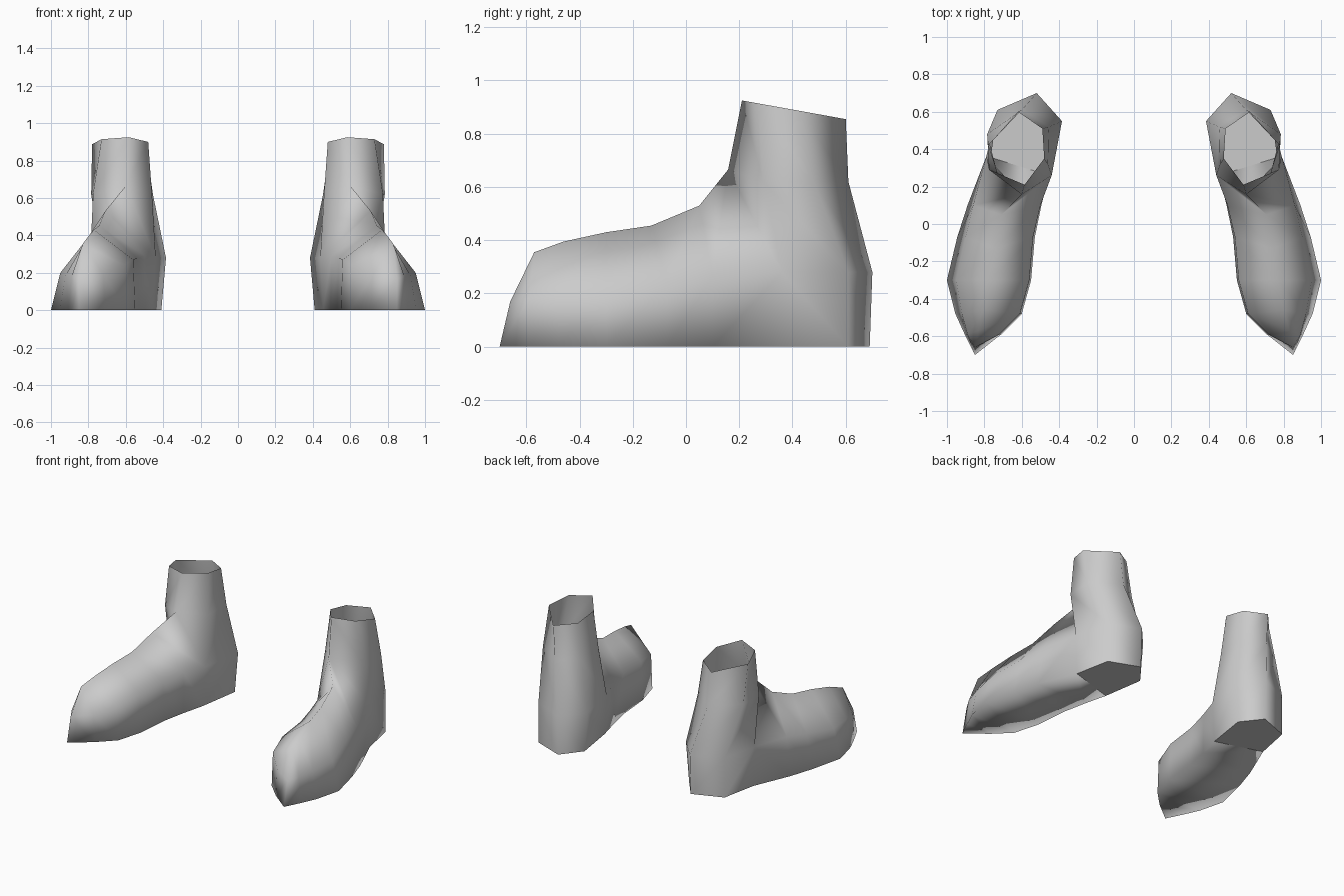
import bpy, bmesh

if "Cube" in bpy.data.objects:
    bpy.data.objects.remove(bpy.data.objects["Cube"])

grey = bpy.data.materials.new("plain grey")
grey.diffuse_color = (0.6, 0.6, 0.6, 1)
grey.use_nodes = True
grey.node_tree.nodes["Principled BSDF"].inputs["Base Color"].default_value = grey.diffuse_color

bm = bmesh.new()


def loft(rings, closed=True):
    """Skin equal-length rings of points."""
    loops = [[bm.verts.new(p) for p in r] for r in rings]
    n = len(loops[0])
    for a, b in zip(loops, loops[1:]):
        for i in range(n if closed else n - 1):
            j = (i + 1) % n
            bm.faces.new((a[i], a[j], b[j], b[i]))


# Ankle shaft: six-sided open tube with a slanted rim.
# The front corner of the lowest ring stops where the foot begins.
rim = [(.62, .60), (.49, .51), (.48, .35), (.585, .21), (.73, .27), (.78, .42)]
ankle = [(.60, .61), (.455, .52), (.46, .32), (.60, .158), (.775, .29), (.785, .48)]
heel = [(.52, .70), (.385, .55), (.44, .26), (.60, .158), (.79, .36), (.73, .61)]
base = [(.52, .69), (.41, .55), (.455, .26), None, (.78, .36), (.73, .61)]
top_ring = [(x, y, 0.925 - 0.18 * (y - .21)) for x, y in rim]
ankle_ring = [(x, y, .665 if i == 3 else .62) for i, (x, y) in enumerate(ankle)]
heel_ring = [(x, y, .665 if i == 3 else .28) for i, (x, y) in enumerate(heel)]
loft([top_ring, ankle_ring, heel_ring])

# Heel wall: lower back of the shaft
order = (4, 5, 0, 1, 2)
loft([[heel_ring[i] for i in order], [(*base[i], 0) for i in order]], closed=False)

# Foot: arched sections with a sole, from the toe to the shaft
# base y, ridge y, outer x, outer shoulder x/z, ridge x/z, inner shoulder x/z, inner x
sections = [
    (-.59, -.57, .905, .89, .18, .83, .355, .72, .19, .71),
    (-.48, -.46, .955, .92, .19, .80, .395, .61, .24, .60),
    (-.30, -.30, 1.0, .95, .20, .77, .43, .56, .27, .55),
    (-.07, -.13, .945, .90, .24, .74, .455, .54, .28, .53),
    (.10, .05, .89, .86, .27, .71, .53, .50, .29, .495),
]
foot = [[(.85, -.70, 0), (.85, -.66, .17), (.83, -.57, .355), (.85, -.66, .17), (.85, -.70, 0)]]
for yb, yt, xo, xs, zs, xr, zr, xi, zi, xn in sections:
    foot.append([(xo, yb, 0), (xs, yb, zs), (xr, yt, zr), (xi, yb, zi), (xn, yb, 0)])
foot.append([(*base[4], 0), heel_ring[4], heel_ring[3], heel_ring[2], (*base[2], 0)])
loft(foot)

# Join the parts into one shell
bmesh.ops.remove_doubles(bm, verts=bm.verts, dist=0.0005)
bmesh.ops.recalc_face_normals(bm, faces=bm.faces)
for f in bm.faces:
    f.smooth = True

# Flat heel floor, kept separate so that its edge stays sharp
floor = bm.faces.new([bm.verts.new((*base[i], 0)) for i in order])
floor.normal_update()
if floor.normal.z > 0:
    floor.normal_flip()

mesh = bpy.data.meshes.new("boots")
bm.to_mesh(mesh)
bm.free()
mesh.materials.append(grey)
boots = bpy.data.objects.new("boots", mesh)
bpy.context.collection.objects.link(boots)

# Matching boot on the other side
mirror = boots.modifiers.new("mirror", 'MIRROR')
mirror.use_mirror_merge = False
